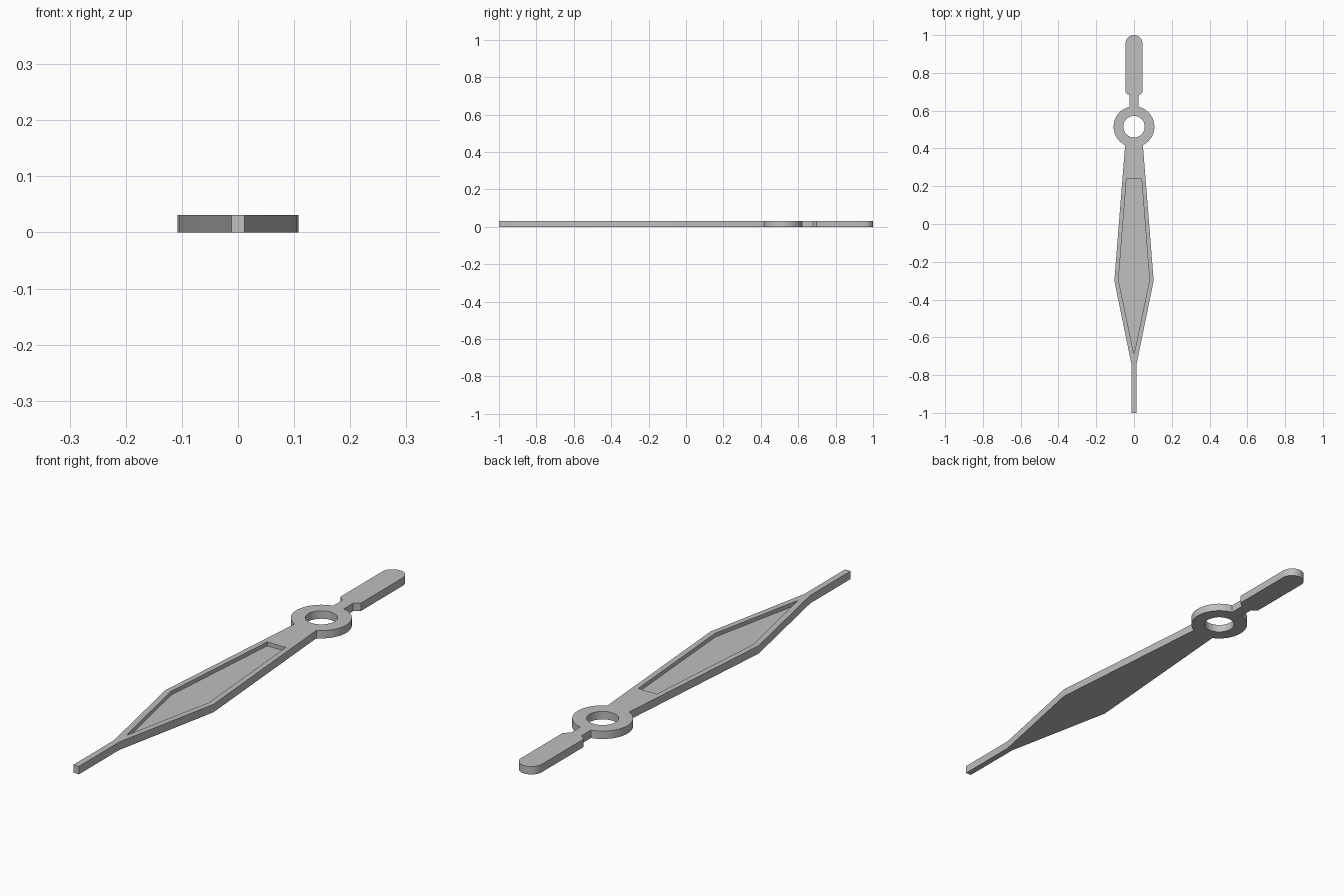
import bpy
import bmesh
from math import sin, cos, asin, pi

THICK, FLOOR = 0.031, 0.016
RING_Y, RING_R, HOLE_R = 0.515, 0.108, 0.057

cube = bpy.data.objects.get("Cube")
if cube:
    bpy.data.objects.remove(cube)


def arc(cy, r, a0, a1, n):
    return [(r * cos(a0 + (a1 - a0) * i / n), cy + r * sin(a0 + (a1 - a0) * i / n))
            for i in range(n + 1)]


def mirrored(half):
    """Close a right-hand half outline by mirroring it across x = 0."""
    return half + [(-x, y) for x, y in reversed(half) if x > 1e-5]


def loop(bm, points, z):
    verts = [bm.verts.new((x, y, z)) for x, y in points]
    edges = [bm.edges.new((v, verts[i - 1])) for i, v in enumerate(verts)]
    return verts, edges


def wall(bm, low, high):
    for i in range(len(low)):
        bm.faces.new((low[i - 1], low[i], high[i], high[i - 1]))


def fill(bm, *edge_loops):
    edges = [e for loop_edges in edge_loops for e in loop_edges]
    bmesh.ops.triangle_fill(bm, edges=edges, use_beauty=True, use_dissolve=False)


# Outline: needle tip, diamond blade, ring, neck and rounded tail
blade_w, neck_w, tail_w = 0.047, 0.023, 0.045
outline = mirrored(
    [(0.012, -1), (0.012, -0.75), (0.104, -0.3)]
    + arc(RING_Y, RING_R, -pi / 2 + asin(blade_w / RING_R),
          pi / 2 - asin(neck_w / RING_R), 24)
    + [(neck_w, 0.678), (tail_w, 0.697)]
    + arc(1 - tail_w, tail_w, 0, pi / 2, 12))
hole = arc(RING_Y, HOLE_R, 0, 2 * pi, 48)[:-1]
recess = mirrored([(0, -0.69), (0.082, -0.297), (0.04, 0.238)])

bm = bmesh.new()

# Outer rim and pivot hole walls
out_low, out_low_e = loop(bm, outline, 0)
out_top, out_top_e = loop(bm, outline, THICK)
hole_low, hole_low_e = loop(bm, hole, 0)
hole_top, hole_top_e = loop(bm, hole, THICK)
wall(bm, out_low, out_top)
wall(bm, hole_low, hole_top)

# Sunken panel in the blade
rec_low, rec_low_e = loop(bm, recess, FLOOR)
rec_top, rec_top_e = loop(bm, recess, THICK)
wall(bm, rec_low, rec_top)
bm.faces.new(rec_low)

# Top and bottom faces
fill(bm, out_low_e, hole_low_e)
fill(bm, out_top_e, hole_top_e, rec_top_e)
bmesh.ops.recalc_face_normals(bm, faces=bm.faces[:])

mesh = bpy.data.meshes.new("clock_hand")
bm.to_mesh(mesh)
bm.free()
hand = bpy.data.objects.new("clock_hand", mesh)
bpy.context.collection.objects.link(hand)

# Plain grey metal
grey = bpy.data.materials.new("grey")
grey.use_nodes = True
colour = (0.52, 0.52, 0.52, 1)
grey.diffuse_color = colour
grey.node_tree.nodes["Principled BSDF"].inputs["Base Color"].default_value = colour
mesh.materials.append(grey)

# Smooth round walls, crisp corners
bpy.ops.object.select_all(action='DESELECT')
hand.select_set(True)
bpy.context.view_layer.objects.active = hand
bpy.ops.object.shade_smooth_by_angle(angle=pi / 9)
